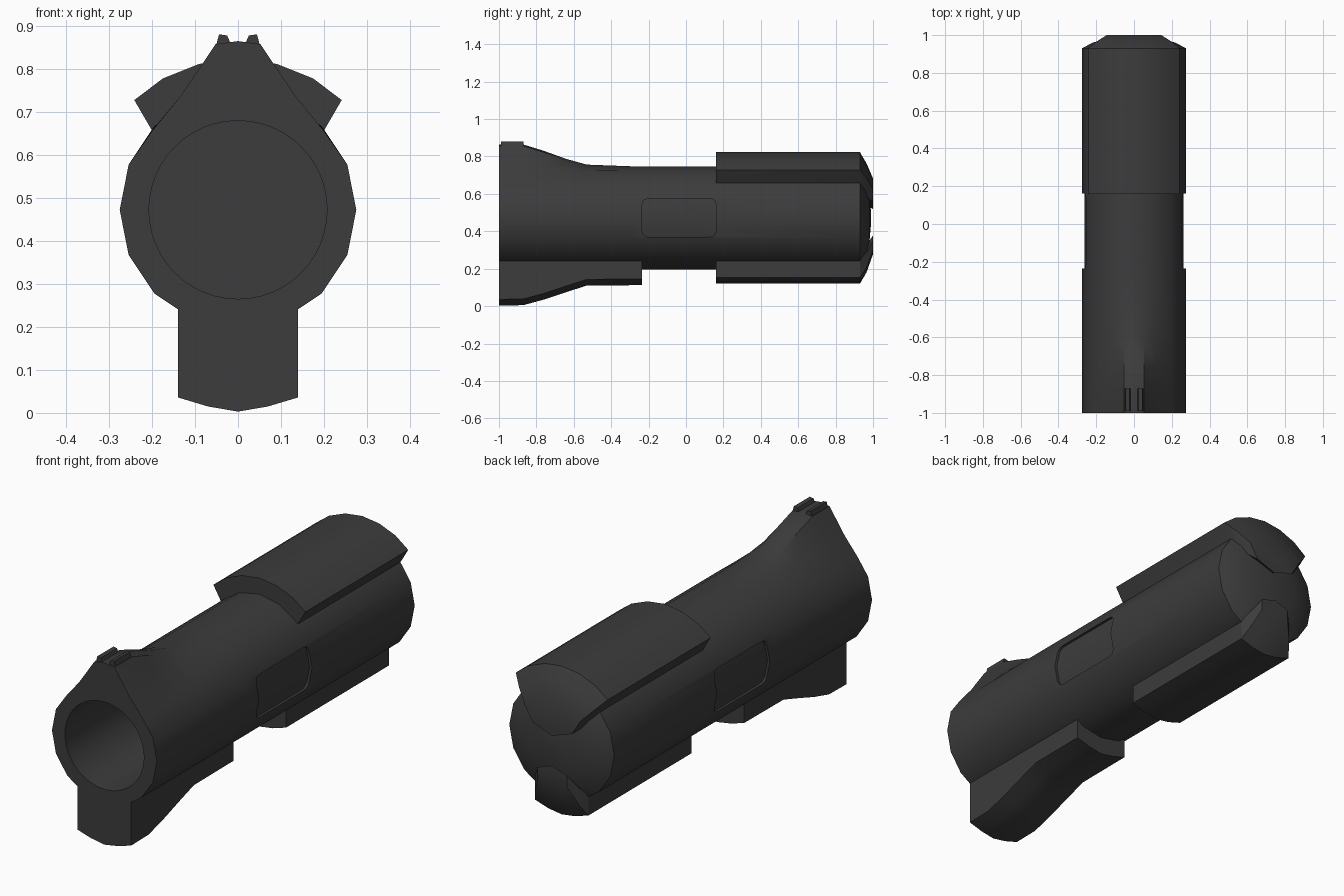
import bpy, bmesh, math
from mathutils import Matrix, Vector

if "Cube" in bpy.data.objects:
    bpy.data.objects.remove(bpy.data.objects["Cube"])

CZ = 0.472   # height of the tube axis
R = 0.275    # tube radius

mat = bpy.data.materials.new("dark_grey")
mat.diffuse_color = (0.045, 0.045, 0.045, 1)
mat.use_nodes = True
mat.node_tree.nodes["Principled BSDF"].inputs["Base Color"].default_value = mat.diffuse_color


def finish(name, bm):
    bmesh.ops.recalc_face_normals(bm, faces=bm.faces)
    me = bpy.data.meshes.new(name)
    bm.to_mesh(me)
    bm.free()
    ob = bpy.data.objects.new(name, me)
    bpy.context.collection.objects.link(ob)
    me.materials.append(mat)
    return ob


def loft(name, sections):
    """Skin a list of (y, [(x, z), ...]) outlines and cap both ends."""
    bm = bmesh.new()
    rings = [[bm.verts.new((x, y, z)) for x, z in pts] for y, pts in sections]
    n = len(rings[0])
    for a, b in zip(rings, rings[1:]):
        for i in range(n):
            j = (i + 1) % n
            bm.faces.new((a[i], a[j], b[j], b[i]))
    bm.faces.new(rings[0])
    bm.faces.new(rings[-1])
    return finish(name, bm)


def mirrored(half):
    """Close a right-half outline whose first and last points lie on x = 0."""
    return half + [(-x, z) for x, z in half[-2:0:-1]]


def scaled(pts, s):
    return [(x * s, CZ + (z - CZ) * s) for x, z in pts]


def tube(name, r, y0, y1, sides):
    ring = [(r * math.cos(2 * math.pi * i / sides), CZ + r * math.sin(2 * math.pi * i / sides))
            for i in range(sides)]
    return loft(name, [(y0, ring), (y1, ring)])


def cut(ob, cutter):
    cutter.hide_render = True
    m = ob.modifiers.new("cut", 'BOOLEAN')
    m.operation, m.object, m.solver = 'DIFFERENCE', cutter, 'EXACT'
    bpy.context.view_layer.objects.active = ob
    bpy.ops.object.modifier_apply(modifier=m.name)


# Main tube: 16 sides, top pulled up into a peak at the muzzle, domed rear
angles = [-90 + 22.5 * i for i in range(8)] + [79, 90]
peak = {45: (0.2, 0.655), 67.5: (0.132, 0.738), 79: (0.052, 0.857), 90: (0, 0.864)}


def tube_outline(t):
    half = []
    for a in angles:
        r = R * math.cos(math.radians(11.25)) / math.cos(math.radians(0.25)) if a == 79 else R
        p = Vector((r * math.cos(math.radians(a)) if abs(a) != 90 else 0,
                    CZ + r * math.sin(math.radians(a))))
        half.append(tuple(p.lerp(Vector(peak.get(a, p)), t)))
    return mirrored(half)


flare = [(-1, 1), (-0.87, 1), (-0.76, 0.71), (-0.64, 0.34), (-0.53, 0.08), (-0.28, 0)]
dome = [(0.93, 1), (0.96, 0.8), (0.98, 0.5), (0.99, 0.08)]
body = loft("main_tube", [(y, tube_outline(t)) for y, t in flare]
            + [(y, scaled(tube_outline(0), s)) for y, s in dome])

# Bore
bore = tube("bore_cutter", 0.207, -1.1, 0.1, 48)
cut(body, bore)

# Recessed rounded side panels
core = tube("panel_floor_cutter", 0.263, -0.5, 0.5, 16)
helpers = [bore, core]
for side in (-1, 1):
    bm = bmesh.new()
    bmesh.ops.create_cube(bm, size=1, matrix=Matrix.Translation((side * 0.25, -0.037, CZ))
                          @ Matrix.Diagonal((0.12, 0.395, 0.204, 1)))
    edges = [e for e in bm.edges if abs(e.verts[0].co.x - e.verts[1].co.x) > 0.05]
    bmesh.ops.bevel(bm, geom=edges, offset=0.03, segments=3, affect='EDGES', profile=0.5)
    panel = finish("panel_cutter", bm)
    cut(panel, core)
    cut(body, panel)
    helpers.append(panel)
for h in helpers:
    bpy.data.objects.remove(h)


# Front lower fin, deepening towards the muzzle
def fin(b):
    return mirrored([(0, b), (0.07, b + 0.012), (0.14, b + 0.033), (0.14, 0.25), (0, 0.25)])


parts = [body]
parts.append(loft("front_fin", [(y, fin(b)) for y, b in (
    (-1, 0.003), (-0.87, 0.005), (-0.76, 0.035), (-0.64, 0.075), (-0.53, 0.11), (-0.235, 0.112))]))

# Rear lower fin and rear top cover, both tapering over the domed end
rear_fin = mirrored([(0, 0.12), (0.07, 0.13), (0.14, 0.152), (0.14, 0.25), (0, 0.30)])
cover = mirrored([(0, 0.823), (0.09, 0.811), (0.175, 0.777), (0.241, 0.727),
                  (0.205, 0.665), (0.17, 0.61), (0, 0.55)])
for name, pts, s in (("rear_fin", rear_fin, 0.55), ("rear_top_cover", cover, 0.6)):
    parts.append(loft(name, [(0.16, pts), (0.93, pts), (0.965, scaled(pts, 0.83)),
                             (1.0, scaled(pts, s))]))

# Pair of sight ridges on the muzzle peak
for side, label in ((-1, "left"), (1, "right")):
    pts = [(side * x, z) for x, z in ((0.014, 0.85), (0.025, 0.877), (0.044, 0.88), (0.052, 0.85))]
    parts.append(loft("sight_ridge_" + label, [(-0.99, pts), (-0.87, pts)]))

# Smooth the curved faces, keep hard edges
bpy.ops.object.select_all(action='DESELECT')
for ob in parts:
    ob.select_set(True)
bpy.context.view_layer.objects.active = body
bpy.ops.object.shade_smooth_by_angle(angle=math.radians(30))
